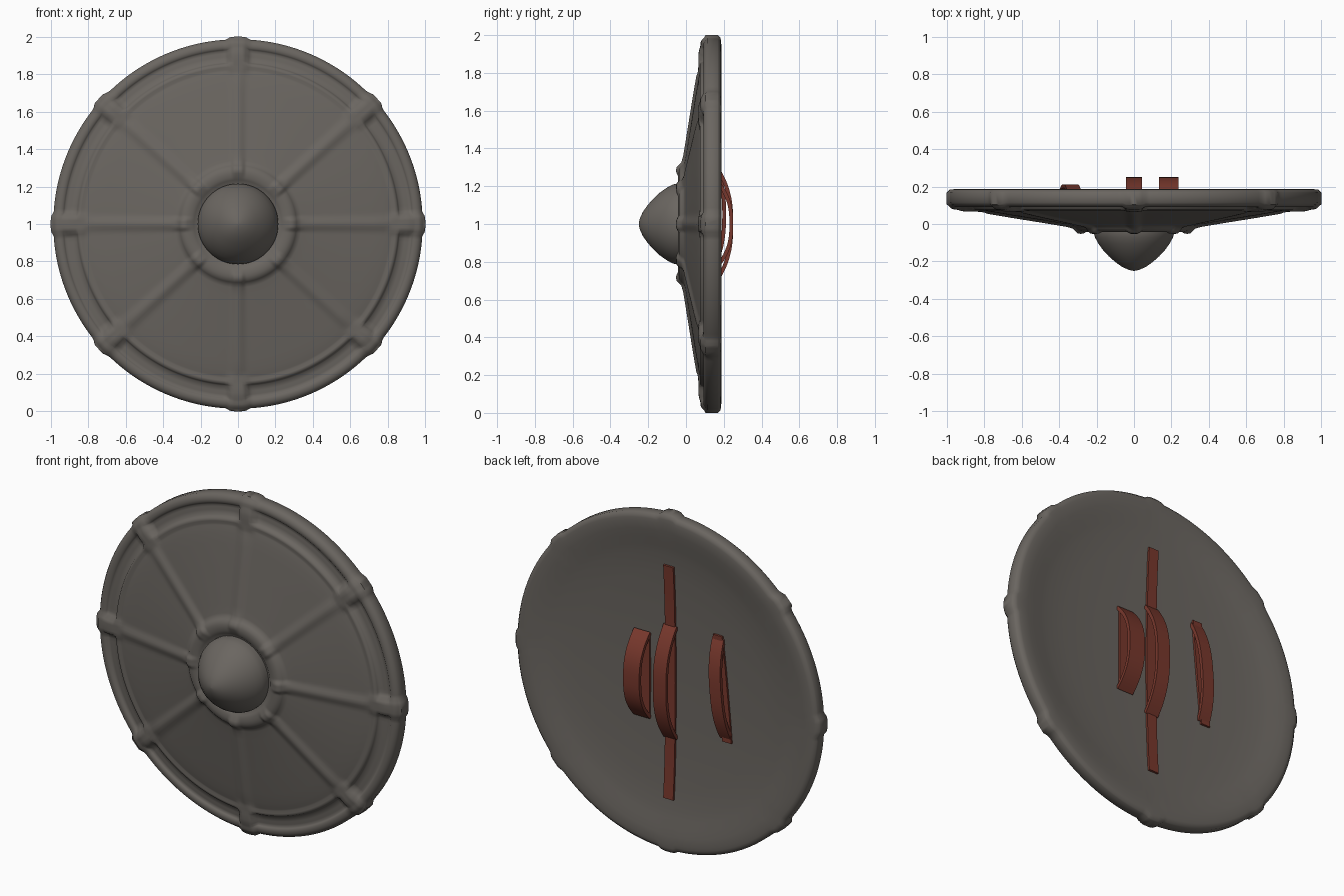
import bpy, bmesh, math
from mathutils import Vector

if "Cube" in bpy.data.objects:
    bpy.data.objects.remove(bpy.data.objects["Cube"])

def material(name, rgb):
    m = bpy.data.materials.new(name)
    m.diffuse_color = (*rgb, 1)
    m.use_nodes = True
    m.node_tree.nodes["Principled BSDF"].inputs["Base Color"].default_value = m.diffuse_color
    return m

STEEL = material("grey_steel", (0.145, 0.132, 0.118))
LEATHER = material("red_leather", (0.19, 0.04, 0.026))
CLIPS = [math.radians(a) for a in (0, 42, 90, 138, 180, 222, 270, 318)]
SEG = 288

def smooth(a, b, x):
    t = max(0.0, min(1.0, (x - a) / (b - a)))
    return t * t * (3 - 2 * t)

def interp(table, x):
    for (x0, y0), (x1, y1) in zip(table, table[1:]):
        if x <= x1:
            return y0 + (y1 - y0) * (x - x0) / (x1 - x0)
    return table[-1][1]

def finish(bm, name, mat, angle=60):
    bmesh.ops.recalc_face_normals(bm, faces=bm.faces)
    me = bpy.data.meshes.new(name)
    bm.to_mesh(me)
    bm.free()
    ob = bpy.data.objects.new(name, me)
    bpy.context.collection.objects.link(ob)
    me.materials.append(mat)
    bpy.ops.object.select_all(action='DESELECT')
    ob.select_set(True)
    bpy.context.view_layer.objects.active = ob
    bpy.ops.object.shade_smooth_by_angle(angle=math.radians(angle))
    return ob

def lathe(name, rings, point, mat, seg):
    """Spin rings round the y axis; point(ring, angle) gives (radius, y)."""
    bm = bmesh.new()
    rows = []
    for ring in rings:
        row = []
        for i in range(seg):
            a = 2 * math.pi * i / seg
            r, y = point(ring, a)
            row.append(bm.verts.new((r * math.cos(a), y, 1 + r * math.sin(a))))
        rows.append(row)
    for p, q in zip(rows, rows[1:]):
        for i in range(seg):
            j = (i + 1) % seg
            bm.faces.new((p[i], p[j], q[j], q[i]))
    bm.faces.new(rows[0])
    bm.faces.new(rows[-1])
    return finish(bm, name, mat)

# Shield disc: turned profile with ribs, rim clips and collar studs raised on the front
FRONT = [(0, -.02), (.22, -.02), (.235, -.034), (.27, -.042), (.30, -.036), (.325, -.01),
         (.36, -.003), (.5, .02), (.65, .044), (.78, .066), (.825, .077), (.84, .073), (.855, .075),
         (.87, .098), (.935, .104), (.95, .092), (.975, .092), (.99, .102), (1, .115)]
BACK = [(0, .135), (.4, .14), (.62, .15), (.75, .16), (.85, .176), (.9, .183), (.95, .187),
        (.985, .183), (1, .168)]

def disc_point(ring, a):
    side, r = ring
    d = min(abs(math.atan2(math.sin(a - c), math.cos(a - c))) for c in CLIPS)
    w = d * r
    clip = 1 - smooth(.035, .065, w)
    radius = r * (1 - .014 * (1 - clip) * smooth(.8, 1, r))
    if side == "back":
        return radius, interp(BACK, r)
    y = interp(FRONT, r)
    band = clip * smooth(.79, .83, r)
    top = .066 + .012 * smooth(.9, .96, r) + .025 * smooth(.965, 1, r)
    y += band * (min(y, top) - y)
    y -= .012 * (1 - smooth(0, .05, w)) * smooth(.3, .36, r) * (1 - smooth(.78, .84, r))
    y -= .014 * (1 - smooth(.015, .045, w)) * smooth(.24, .29, r) * (1 - smooth(.31, .36, r))
    return radius, y

radii = [.1, .2, .22, .235, .25, .27, .285, .3, .312, .325, .34, .36, .39, .43, .5, .58, .65, .72,
         .78, .8, .815, .825, .84, .855, .862, .87, .9, .92, .935, .942, .95, .962, .975, .985, .99, 1]
rings = [("front", r) for r in radii]
rings += [("back", r) for r in (1, .995, .985, .97, .95, .9, .85, .8, .75, .62, .4, .2, .05)]
lathe("shield_disc", rings, disc_point, STEEL, SEG)

# Central boss: slightly pointed dome
BOSS = [(.215, -.01), (.215, -.045), (.208, -.072), (.19, -.105), (.165, -.14), (.135, -.172),
        (.1, -.203), (.065, -.228), (.03, -.244), (.004, -.25)]
lathe("boss", BOSS, lambda p, a: p, STEEL, 64)

# Leather straps: flat ribbons swept along a path
def ribbon(name, path, width, thick):
    bm = bmesh.new()
    rows = []
    for i, p in enumerate(path):
        t = (Vector(path[min(i + 1, len(path) - 1)]) - Vector(path[max(i - 1, 0)])).normalized()
        side = Vector((1, 0, 0))
        n = t.cross(side).normalized()
        rows.append([bm.verts.new(Vector(p) + side * sx * width / 2 + n * sn * thick / 2)
                     for sx, sn in ((-1, -1), (1, -1), (1, 1), (-1, 1))])
    for p, q in zip(rows, rows[1:]):
        for i in range(4):
            j = (i + 1) % 4
            bm.faces.new((p[i], p[j], q[j], q[i]))
    bm.faces.new(rows[0])
    bm.faces.new(rows[-1])
    finish(bm, name, LEATHER, 40)

def strap(name, x0, x1, z0, z1, top, width):
    """Arched strap from (x0, z0) to (x1, z1) with its outer side at y = top."""
    path = []
    for i in range(25):
        t = i / 24
        u = abs(2 * t - 1)
        path.append((x0 + (x1 - x0) * t, .14 + (top - .15) * (1 - u ** 2.6), z0 + (z1 - z0) * t))
    ribbon(name, path, width, .02)

def backing(name, x0, x1, z0, z1, width):
    path = []
    for i in range(13):
        x, z = x0 + (x1 - x0) * i / 12, z0 + (z1 - z0) * i / 12
        path.append((x, interp(BACK, math.hypot(x, z - 1)) + .002, z))
    ribbon(name, path, width, .02)

backing("grip_backing", 0, 0, .31, 1.69, .065)
strap("grip", 0, 0, .67, 1.33, .25, .085)
backing("hand_strap_backing", .18, .18, .75, 1.25, .09)
strap("hand_strap", .185, .185, .75, 1.25, .25, .105)
backing("arm_strap_backing", -.375, -.315, .74, 1.36, .06)
strap("arm_strap", -.365, -.315, .76, 1.34, .212, .075)
